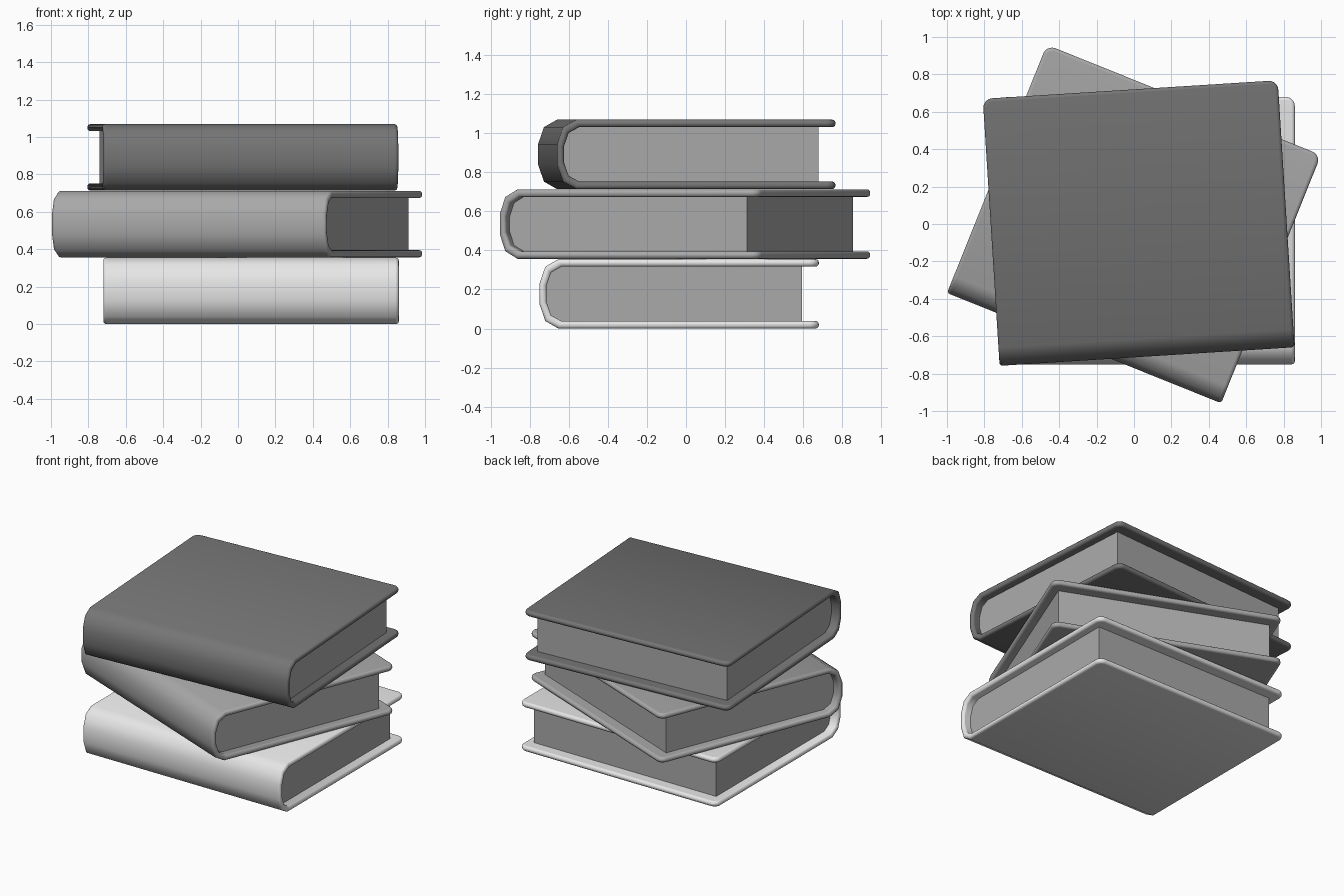
import bpy, bmesh, math

cube = bpy.data.objects.get("Cube")
if cube:
    bpy.data.objects.remove(cube, do_unlink=True)

HALF_W, HALF_D, H = 0.79, 0.715, 0.355   # half width, half depth and height of a book
BOARD, SPINE = 0.038, 0.035              # cover thicknesses
PAGE_SIDE, PAGE_BACK = 0.062, 0.085      # how far the pages sit inside the cover


def material(name, grey):
    m = bpy.data.materials.new(name)
    m.use_nodes = True
    colour = (grey, grey, grey, 1)
    m.diffuse_color = colour
    m.node_tree.nodes["Principled BSDF"].inputs["Base Color"].default_value = colour
    return m


def rounded_spine(front, half_height, scale):
    """Section (y, z) around the spine, from the top board to the bottom board."""
    top = [(front + 0.097 * scale, half_height),
           (front + 0.03 * scale, half_height - 0.038 * scale),
           (front, half_height - 0.125 * scale)]
    return top + [(y, -z) for y, z in reversed(top)]


def extrude_section(section, half_width):
    bm = bmesh.new()
    face = bm.faces.new([bm.verts.new((-half_width, y, z)) for y, z in section])
    new = bmesh.ops.extrude_face_region(bm, geom=[face])["geom"]
    moved = [v for v in new if isinstance(v, bmesh.types.BMVert)]
    bmesh.ops.translate(bm, verts=moved, vec=(2 * half_width, 0, 0))
    bmesh.ops.recalc_face_normals(bm, faces=bm.faces[:])
    return bm


def finish(bm, name, mat, place):
    mesh = bpy.data.meshes.new(name)
    bm.to_mesh(mesh)
    bm.free()
    mesh.materials.append(mat)
    ob = bpy.data.objects.new(name, mesh)
    bpy.context.collection.objects.link(ob)
    x, y, z, turn = place
    ob.location = (x, y, z)
    ob.rotation_euler.z = math.radians(turn)
    bpy.ops.object.select_all(action='DESELECT')
    ob.select_set(True)
    bpy.context.view_layer.objects.active = ob
    return ob


def book(name, cover_mat, page_mat, place):
    inner_h = H / 2 - BOARD

    # Cover: both boards and the spine in one wrapped section
    outer = rounded_spine(-HALF_D, H / 2, 1)
    inner = rounded_spine(-HALF_D + SPINE, inner_h, 0.8)
    section = ([(HALF_D, H / 2)] + outer + [(HALF_D, -H / 2), (HALF_D, -inner_h)]
               + inner[::-1] + [(HALF_D, inner_h)])
    bm = extrude_section(section, HALF_W)
    corners = [e for e in bm.edges
               if all(v.co.y > HALF_D - 0.001 for v in e.verts)
               and abs(e.verts[0].co.x - e.verts[1].co.x) < 0.001]
    bmesh.ops.bevel(bm, geom=corners, offset=0.05, segments=5, profile=0.5, affect='EDGES')
    cover = finish(bm, name + "_cover", cover_mat, place)
    bevel = cover.modifiers.new("soft_edges", 'BEVEL')
    bevel.width, bevel.segments = 0.016, 3
    bevel.limit_method, bevel.angle_limit = 'ANGLE', math.radians(55)
    bpy.ops.object.shade_smooth_by_angle(angle=math.radians(50))

    # Page block, slightly sunk into the cover
    back = HALF_D - PAGE_BACK
    sunk = inner_h + 0.002
    section = ([(back, sunk)] + rounded_spine(-HALF_D + SPINE - 0.002, sunk, 0.8)
               + [(back, -sunk)])
    finish(extrude_section(section, HALF_W - PAGE_SIDE), name + "_pages", page_mat, place)


pages = material("page grey", 0.40)
stack = [("bottom_book", "light grey", 0.8, 0.07, -0.035, 0),
         ("middle_book", "mid grey", 0.40, 0, 0, -21.9),
         ("top_book", "dark grey", 0.18, 0.025, 0.005, 3.6)]
for i, (name, colour, grey, x, y, turn) in enumerate(stack):
    book(name, material(colour, grey), pages, (x, y, H / 2 + i * 0.357, turn))
